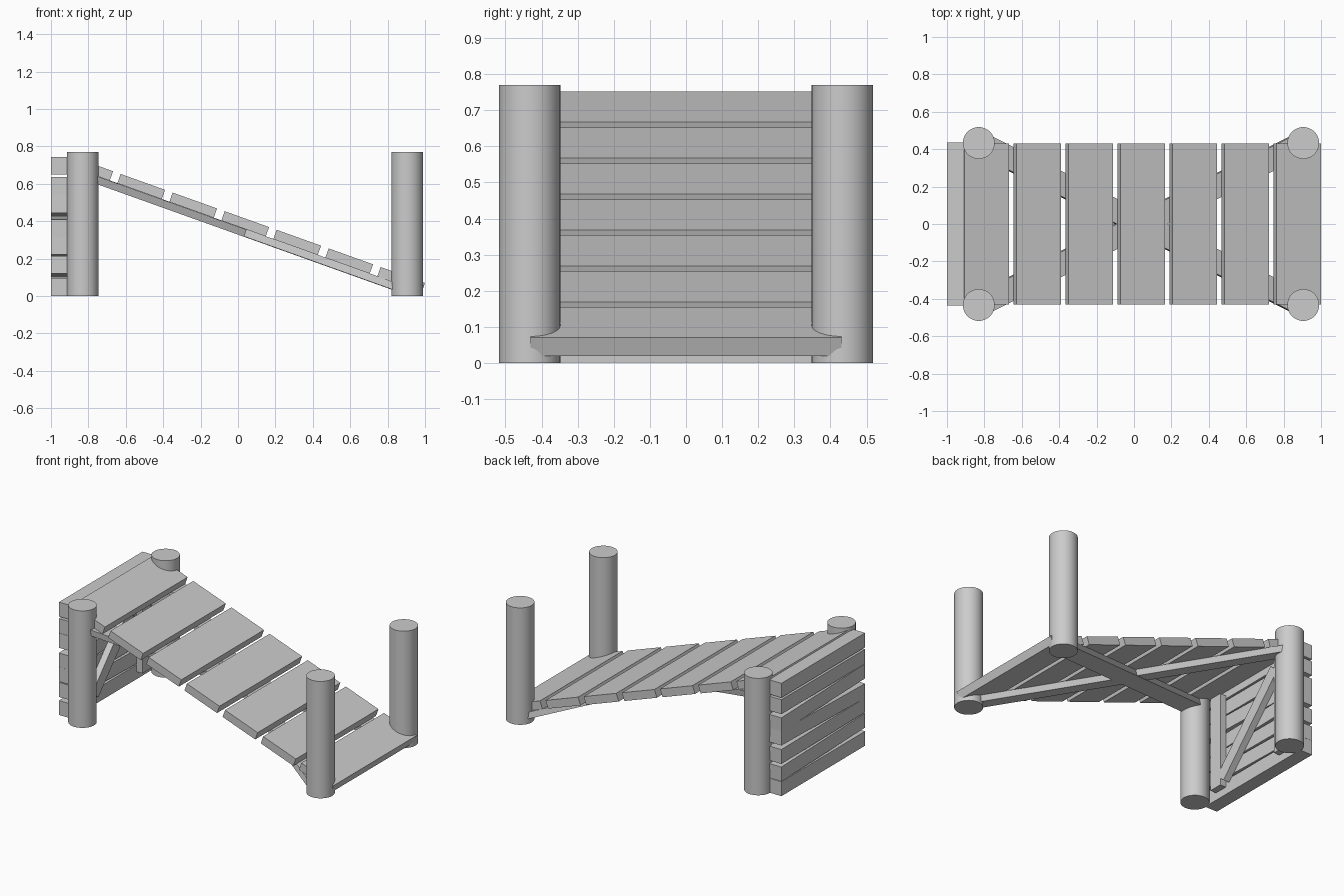
import bpy, math
from mathutils import Matrix, Vector

if "Cube" in bpy.data.objects:
    bpy.data.objects.remove(bpy.data.objects["Cube"])

THETA = math.atan(0.358)                                   # ramp slope
U = Vector((math.cos(THETA), 0, -math.sin(THETA)))         # down the ramp
N = Vector((math.sin(THETA), 0, math.cos(THETA)))          # ramp normal
TILT = Matrix.Rotation(THETA, 4, 'Y')


def box(name, size, centre, rot=Matrix.Identity(4)):
    bpy.ops.mesh.primitive_cube_add(size=1)
    ob = bpy.context.object
    ob.name = name
    ob.data.transform(Matrix.Diagonal((*size, 1)))
    ob.matrix_world = Matrix.Translation(centre) @ rot
    return ob


# Four round corner posts
for x in (-0.83, 0.905):
    for y in (-0.433, 0.433):
        bpy.ops.mesh.primitive_cylinder_add(vertices=48, radius=0.085, depth=0.77,
                                            location=(x, y, 0.385))
        bpy.context.object.name = "post"
        bpy.ops.object.shade_smooth_by_angle()

# Seven sloping deck planks
for k in range(7):
    low_edge = Vector((1 - 0.278 * k, 0, 0.07 + 0.0995 * k))
    box("ramp_plank", (0.252, 0.86, 0.053), low_edge - U * 0.126 - N * 0.0265, TILT)

# Crossed braces under the deck
cross = Vector((0.0625, 0, 0.07 + 0.9375 * 0.358)) - N * 0.073
for s in (-1, 1):
    spin = Matrix.Rotation(s * math.radians(25.2), 4, 'Z')
    box("ramp_brace", (1.98, 0.122, 0.04), cross - N * 0.001 * s, TILT @ spin)

# End wall planks, each slightly out of level
offsets = (0, 0.011, 0.004, -0.010, 0.011, 0, 0)
for i, off in enumerate(offsets):
    roll = Matrix.Rotation(-off / 0.43, 4, 'X')
    box("wall_plank", (0.09, 0.87, 0.095), (-0.955, 0, 0.0485 + 0.108 * i), roll)

# Wall battens and diagonal on the inner face
for y in (-0.29, 0.29):
    box("wall_batten", (0.045, 0.09, 0.62), (-0.89, y, 0.36))
lean = Matrix.Rotation(math.atan2(0.54, 0.5), 4, 'X')
box("wall_diagonal", (0.044, 0.72, 0.08), (-0.889, 0, 0.36), lean)
